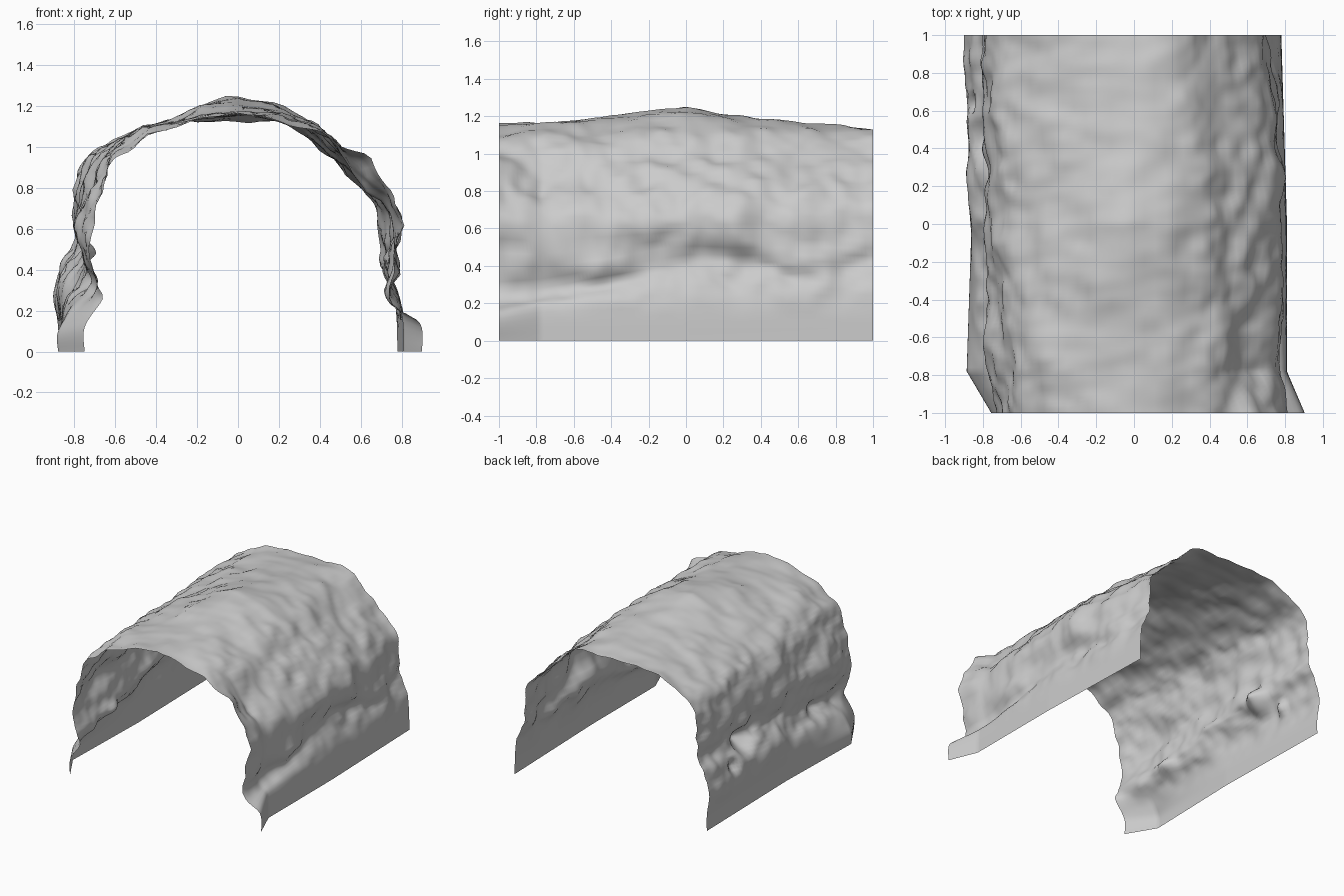
import bpy, bmesh, math
from mathutils import Vector, noise

if "Cube" in bpy.data.objects:
    bpy.data.objects.remove(bpy.data.objects["Cube"])

# Cross-sections (x, z) from left foot over the crown to right foot, keyed by y
SECTIONS = {
    -1.0: [(-.75, 0), (-.75, .12), (-.67, .26), (-.71, .34), (-.73, .48), (-.71, .66), (-.63, .83),
           (-.57, .96), (-.35, 1.09), (0, 1.16), (.30, 1.11), (.50, 1.02), (.69, .87), (.79, .68),
           (.75, .26), (.89, .14), (.90, 0)],
    -.78: [(-.88, 0), (-.88, .10), (-.80, .22), (-.70, .31), (-.75, .48), (-.75, .66), (-.66, .84),
           (-.60, .99), (-.36, 1.11), (0, 1.17), (.30, 1.13), (.46, 1.03), (.58, .85), (.74, .66),
           (.73, .28), (.80, .18), (.81, 0)],
    0.0: [(-.86, 0), (-.86, .12), (-.86, .30), (-.78, .42), (-.74, .48), (-.78, .66), (-.74, .86),
          (-.65, .99), (-.35, 1.13), (0, 1.22), (.32, 1.14), (.50, 1.00), (.67, .84), (.79, .66),
          (.74, .42), (.80, .22), (.81, 0)],
    1.0: [(-.88, 0), (-.88, .12), (-.90, .30), (-.85, .45), (-.79, .55), (-.79, .70), (-.77, .88),
          (-.68, .99), (-.40, 1.10), (0, 1.13), (.27, 1.10), (.40, .98), (.58, .82), (.68, .66),
          (.72, .42), (.77, .25), (.78, 0)],
}
# Broken pockets pushed into the left wall: y, z, radius, depth
POCKETS = [(.45, .47, .11, .10), (.64, .36, .07, .06), (-.50, .32, .09, .05)]
PER_SPAN, ROWS = 6, 100


def smooth_curve(pts):
    """Catmull-Rom resampling of a profile."""
    p = [pts[0]] + pts + [pts[-1]]
    out = []
    for i in range(1, len(p) - 2):
        a, b, c, d = p[i - 1:i + 3]
        for k in range(PER_SPAN):
            t = k / PER_SPAN
            out.append(.5 * (2 * b + (c - a) * t + (2 * a - 5 * b + 4 * c - d) * t * t
                             + (3 * b - a - 3 * c + d) * t ** 3))
    return out + [pts[-1]]


def section_at(y):
    ys = sorted(SECTIONS)
    i = max(k for k in range(len(ys) - 1) if ys[k] <= y)
    t = (y - ys[i]) / (ys[i + 1] - ys[i])
    return smooth_curve([Vector(a).lerp(Vector(b), t)
                         for a, b in zip(SECTIONS[ys[i]], SECTIONS[ys[i + 1]])])


def ledge_height(y):
    """Height of the overhang running along the right wall."""
    return .30 + .15 * math.exp(-((y - .15) / .35) ** 2) + .14 * max(0, y - .6) / .4


def rock(q):
    """Layered noise with some creasing, for the rock surface."""
    crease = .5 - 2 * abs(noise.noise(q * 5 + Vector((7, 3, 1))))
    return .020 * noise.noise(q * 3.3) + .030 * noise.noise(q * 7.5) \
        + .012 * noise.noise(q * 16) + .008 * crease


# Loft the rock shell, leaving the foot strip smooth
bm = bmesh.new()
grid = []
for r in range(ROWS + 1):
    y = -1 + 2 * r / ROWS
    curve = section_at(y)
    row = []
    for j, p in enumerate(curve):
        tan = curve[min(j + 1, len(curve) - 1)] - curve[max(j - 1, 0)]
        n = Vector((-tan.y, tan.x)).normalized()
        q = Vector((p.x, y * .7, p.y))
        rough = min(1, max(0, (p.y - .15) / .2))
        side = .5 + .6 * min(1, abs(p.x) / .6)
        p = p + n * rock(q) * rough * side
        # raised patch on the crown
        if p.y > 1:
            p.y += .025 * math.exp(-(p.x / .25) ** 4 - ((y + .1) / .28) ** 4)
        # overhang lip on the right wall
        if p.x > .5 and p.y < .8:
            h = p.y - ledge_height(y)
            p.x += rough * (.025 * math.exp(-((h - .09) / .07) ** 2) - .02 * math.exp(-(h / .06) ** 2))
        if p.x < -.5:
            for py, pz, rad, depth in POCKETS:
                d = math.hypot(y - py, p.y - pz) / rad
                if d < 1:
                    p.x += depth * (1 - d)
        row.append(bm.verts.new((p.x, y, max(0, p.y))))
    grid.append(row)
for a, b in zip(grid, grid[1:]):
    for j in range(len(a) - 1):
        bm.faces.new((a[j], a[j + 1], b[j + 1], b[j]))
bmesh.ops.recalc_face_normals(bm, faces=bm.faces)
crown = min(bm.faces, key=lambda f: (f.calc_center_median() - Vector((0, 0, 1.2))).length)
if crown.normal.z < 0:
    bmesh.ops.reverse_faces(bm, faces=bm.faces)

mesh = bpy.data.meshes.new("rock_tunnel")
bm.to_mesh(mesh)
bm.free()
tunnel = bpy.data.objects.new("rock_tunnel", mesh)
bpy.context.collection.objects.link(tunnel)
bpy.context.view_layer.objects.active = tunnel
tunnel.select_set(True)
bpy.ops.object.shade_smooth_by_angle(angle=math.radians(60))
